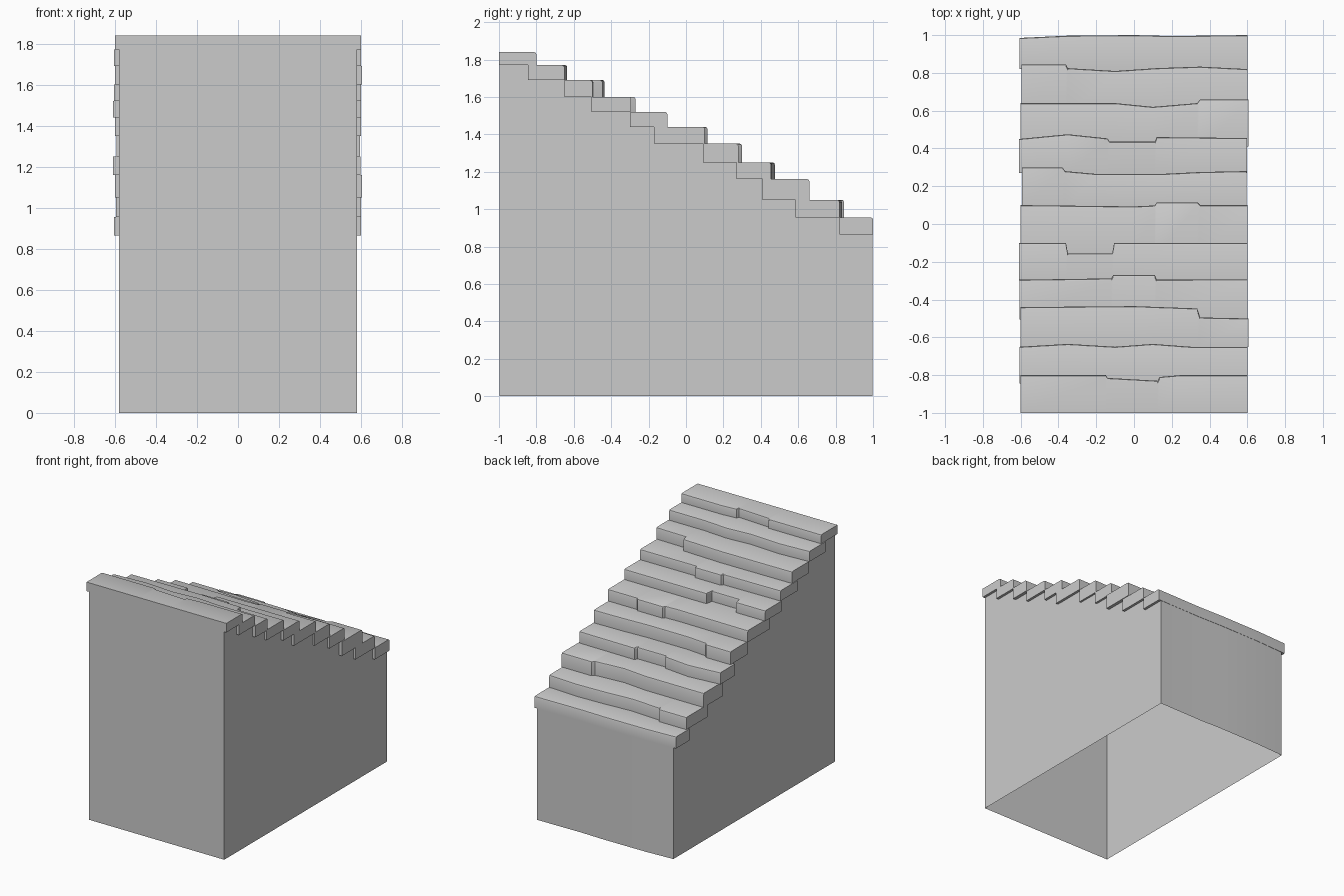
import bpy, bmesh

if "Cube" in bpy.data.objects:
    bpy.data.objects.remove(bpy.data.objects["Cube"])

# Step levels (top of each slab, then underside of the last) and rear edges
LEVELS = [1.84, 1.77, 1.69, 1.60, 1.52, 1.44, 1.35, 1.25, 1.16, 1.05, 0.955, 0.865]
STARTS = [-1, -0.845, -0.65, -0.505, -0.30, -0.17, 0.09, 0.27, 0.41, 0.585, 0.82]
LEFT = [.60, .605, .60, .605, .61, .60, .592, .61, .60, .595, .605]
RIGHT = [.60, .60, .605, .60, .60, .60, .595, .597, .605, .60, .60]

# Nose outline of every step, seen from above: (x, y)
NOSES = [
    [(-.6, -.80), (-.15, -.80), (-.14, -.815), (.125, -.83), (.135, -.81), (.25, -.80), (.6, -.80)],
    [(-.6, -.65), (-.35, -.635), (-.1, -.65), (.1, -.635), (.3, -.65), (.6, -.65)],
    [(-.6, -.44), (0, -.435), (.335, -.447), (.35, -.495), (.6, -.50)],
    [(-.6, -.295), (-.12, -.288), (-.11, -.27), (.11, -.27), (.12, -.295), (.6, -.293)],
    [(-.6, -.10), (-.36, -.10), (-.35, -.155), (-.115, -.155), (-.105, -.10), (.6, -.10)],
    [(-.6, .10), (0, .093), (.11, .098), (.12, .115), (.335, .115), (.35, .10), (.6, .10)],
    [(-.6, .30), (-.38, .30), (-.365, .28), (-.2, .265), (.15, .265), (.35, .275), (.6, .28)],
    [(-.6, .45), (-.35, .475), (-.14, .453), (-.13, .436), (.11, .436), (.12, .46), (.4, .457), (.6, .455)],
    [(-.6, .64), (-.1, .64), (.1, .62), (.335, .64), (.35, .66), (.6, .66)],
    [(-.6, .845), (-.36, .845), (-.35, .825), (-.1, .81), (.12, .825), (.35, .833), (.6, .82)],
    [(-.6, .985), (-.35, .997), (0, 1.0), (.2, .995), (.6, 1.0)],
]


def loft(name, sections, skip=None):
    """Bridge equal (x, y, z) sections along x, cap the ends, leave edge `skip` open."""
    bm = bmesh.new()
    rows = [[bm.verts.new(p) for p in s] for s in sections]
    n = len(rows[0])
    for a, b in zip(rows, rows[1:]):
        for j in range(n):
            if j != skip:
                k = (j + 1) % n
                bm.faces.new((a[j], a[k], b[k], b[j]))
    bm.faces.new(rows[0])
    bm.faces.new(rows[-1])
    bmesh.ops.recalc_face_normals(bm, faces=bm.faces)
    me = bpy.data.meshes.new(name)
    bm.to_mesh(me)
    bm.free()
    ob = bpy.data.objects.new(name, me)
    bpy.context.collection.objects.link(ob)
    bpy.context.view_layer.objects.active = ob
    ob.select_set(True)
    bpy.ops.object.shade_smooth_by_angle(angle=0.6)
    ob.select_set(False)


# Worn stone treads with a softly rounded nose
R = 0.012
for i, nose in enumerate(NOSES):
    top, low, back = LEVELS[i], LEVELS[i + 1], STARTS[i]
    sections = []
    for j, (x, y) in enumerate(nose):
        if j == 0:
            x = -LEFT[i]
        elif j == len(nose) - 1:
            x = RIGHT[i]
        yz = [(back, low), (back, top), (y - R, top),
              (y - 0.3 * R, top - 0.3 * R), (y, top - R), (y, low)]
        sections.append([(x, v, w) for v, w in yz])
    loft(f"tread_{i + 1}", sections)

# Hollow base, stepped under the treads and open at the bottom
sections = []
for x, y in NOSES[-1]:
    x = max(-0.58, min(0.58, x))
    y -= 0.002
    prof = [(-0.997, 0)]
    for i, s in enumerate(STARTS):
        end = STARTS[i + 1] if i + 1 < len(STARTS) else y
        prof += [(max(s, -0.997), LEVELS[i + 1]), (end, LEVELS[i + 1])]
    prof.append((y, 0))
    sections.append([(x, v, w) for v, w in prof])
loft("stair_base", sections, skip=len(sections[0]) - 1)
